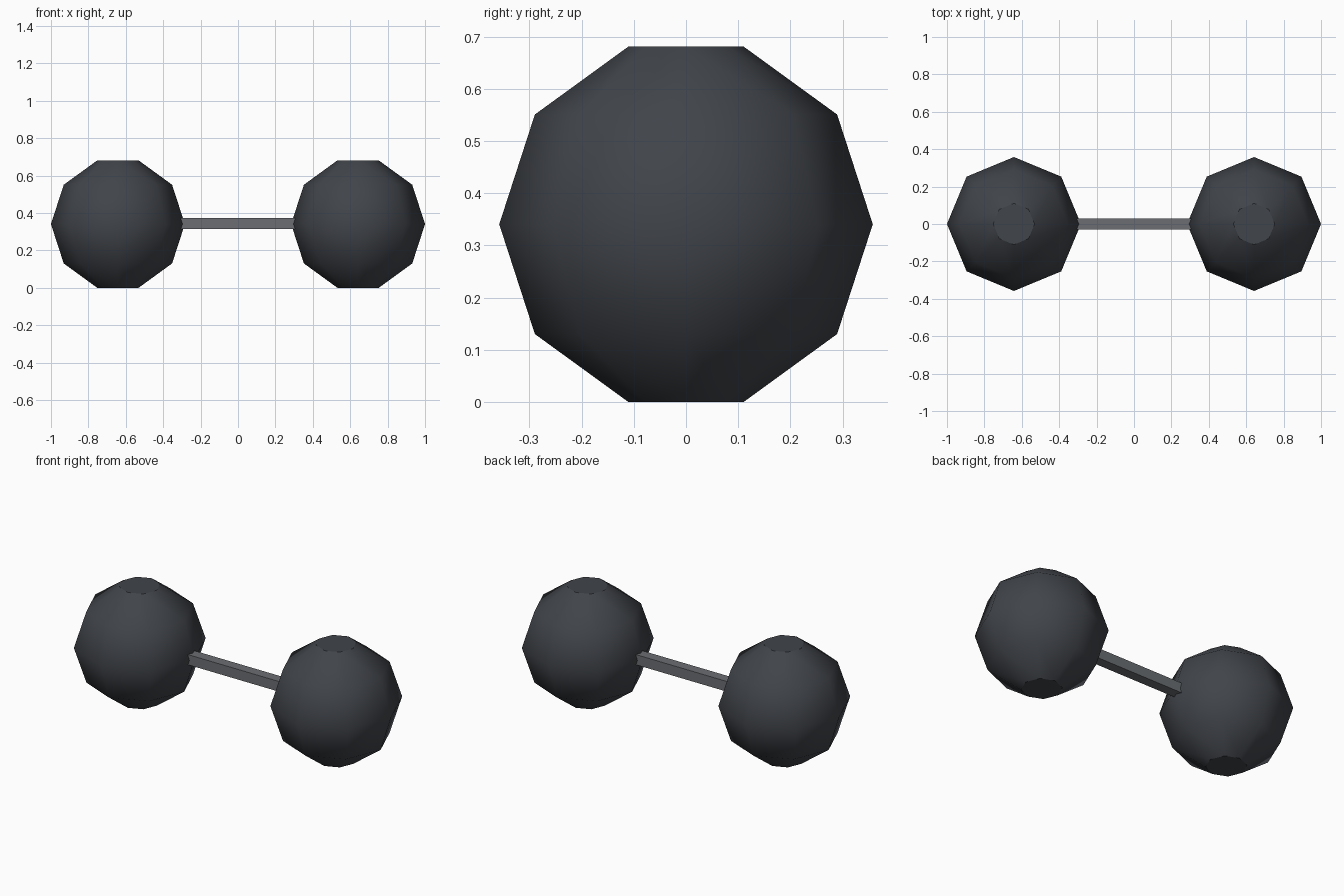
import bpy, bmesh, math

if "Cube" in bpy.data.objects:
    bpy.data.objects.remove(bpy.data.objects["Cube"])

R = 0.358                               # ball radius
HALF = R * math.cos(math.radians(18))   # ball half height between flat caps


def material(name, rgb):
    m = bpy.data.materials.new(name)
    m.diffuse_color = (*rgb, 1)
    m.use_nodes = True
    m.node_tree.nodes["Principled BSDF"].inputs["Base Color"].default_value = m.diffuse_color
    return m


def finish(name, bm, mat):
    bmesh.ops.recalc_face_normals(bm, faces=bm.faces)
    mesh = bpy.data.meshes.new(name)
    bm.to_mesh(mesh)
    bm.free()
    mesh.materials.append(mat)
    ob = bpy.data.objects.new(name, mesh)
    bpy.context.collection.objects.link(ob)
    return ob


def ball(name, x, mat):
    # eight-sided ball from five rings, closed by flat caps
    bm = bmesh.new()
    rings = []
    for deg in (18, 54, 90, 126, 162):
        a = math.radians(deg)
        rings.append([bm.verts.new((x + R * math.sin(a) * math.cos(i * math.pi / 4),
                                    R * math.sin(a) * math.sin(i * math.pi / 4),
                                    HALF + R * math.cos(a))) for i in range(8)])
    for a, b in zip(rings, rings[1:]):
        for i in range(8):
            j = (i + 1) % 8
            bm.faces.new((a[i], b[i], b[j], a[j])).smooth = True
    bm.faces.new(rings[0])
    bm.faces.new(rings[-1])
    finish(name, bm, mat)


iron = material("dark iron", (0.052, 0.058, 0.068))
steel = material("grey steel", (0.145, 0.155, 0.17))

# weights
for side, name in ((-1, "left_weight"), (1, "right_weight")):
    ball(name, side * (1 - R), iron)

# square handle bar
bm = bmesh.new()
bmesh.ops.create_cube(bm, size=1)
for v in bm.verts:
    v.co = (v.co.x * 0.66, v.co.y * 0.06, v.co.z * 0.06 + HALF + 0.003)
finish("handle_bar", bm, steel)
